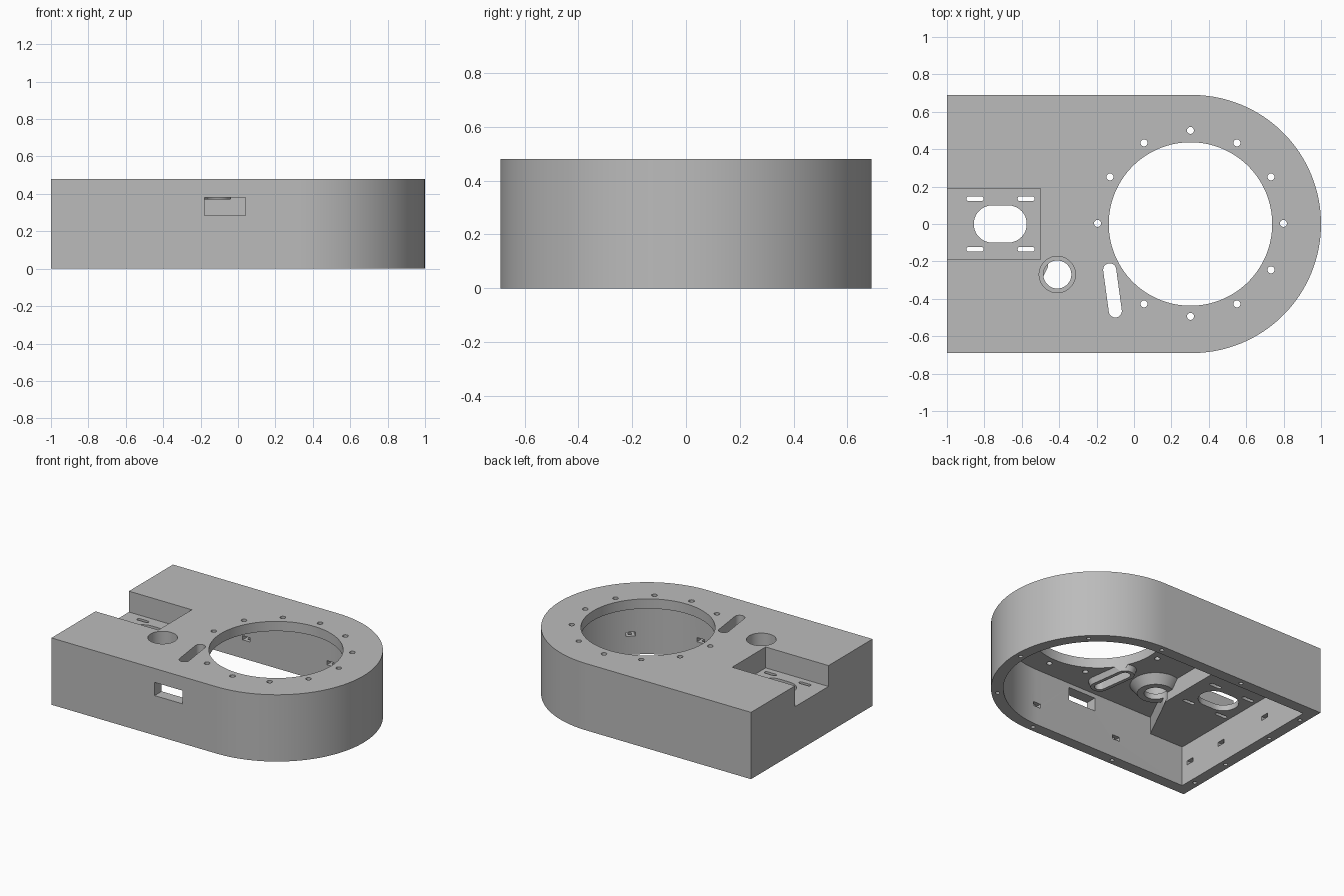
import bpy, bmesh, math
from math import cos, sin, pi

cube = bpy.data.objects.get("Cube")
if cube:
    bpy.data.objects.remove(cube)

CX, R, WALL, H = 0.31, 0.69, 0.08, 0.48   # round end centre, radius, wall, height
CEIL, FLOOR, PLATE = 0.41, 0.33, 0.288    # underside of top, recess floor, its underside

grey = bpy.data.materials.new("grey plastic")
grey.use_nodes = True
grey.diffuse_color = (0.5, 0.5, 0.5, 1)
grey.node_tree.nodes["Principled BSDF"].inputs["Base Color"].default_value = (0.5, 0.5, 0.5, 1)


def slot(p, q, r, n=16):
    """Outline of a rounded slot from p to q; a circle when both match."""
    a = math.atan2(q[1] - p[1], q[0] - p[0])
    ends = [(q, a - pi / 2), (p, a + pi / 2)]
    skip = 0.5 if p == q else 0
    return [(c[0] + r * cos(s + pi * (i + skip) / (n if skip else n - 1)),
             c[1] + r * sin(s + pi * (i + skip) / (n if skip else n - 1)))
            for c, s in ends for i in range(n)]


def circle(x, y, r, n=16):
    return slot((x, y), (x, y), r, n)


def rect(x, y, w, d, a=0):
    """Rectangle outline centred on x, y and turned by a."""
    return [(x + u * w / 2 * cos(a) - v * d / 2 * sin(a),
             y + u * w / 2 * sin(a) + v * d / 2 * cos(a))
            for u, v in ((-1, -1), (1, -1), (1, 1), (-1, 1))]


def housing_outline(inset):
    """Square left end, half-round right end."""
    r = R - inset
    arc = [(CX + r * cos(t), r * sin(t)) for t in (-pi / 2 + pi * i / 64 for i in range(65))]
    return arc + [(-1 + inset, r), (-1 + inset, -r)]


def solid(name, *lofts):
    """Object made of lofts: (lower outline, z0, z1, optional upper outline)."""
    bm = bmesh.new()
    for low, z0, z1, *rest in lofts:
        high = rest[0] if rest else low
        a = [bm.verts.new((x, y, z0)) for x, y in low]
        b = [bm.verts.new((x, y, z1)) for x, y in high]
        bm.faces.new(a[::-1])
        bm.faces.new(b)
        for i in range(len(a)):
            j = (i + 1) % len(a)
            bm.faces.new((a[i], a[j], b[j], b[i]))
    bmesh.ops.recalc_face_normals(bm, faces=bm.faces)
    mesh = bpy.data.meshes.new(name)
    bm.to_mesh(mesh)
    bm.free()
    mesh.materials.append(grey)
    obj = bpy.data.objects.new(name, mesh)
    bpy.context.collection.objects.link(obj)
    return obj


def combine(target, operation, *lofts):
    tool = solid("cutter", *lofts)
    tool.hide_render = True
    mod = target.modifiers.new("boolean", "BOOLEAN")
    mod.operation, mod.object, mod.solver = operation, tool, "EXACT"
    bpy.context.view_layer.objects.active = target
    bpy.ops.object.modifier_apply(modifier=mod.name)
    bpy.data.objects.remove(tool)


# Hollow housing, open underneath
housing = solid("housing", (housing_outline(0), 0, H))
combine(housing, "DIFFERENCE", (housing_outline(WALL), -0.1, CEIL))

# Lowered plate under the end recess
half = [(-0.95, -0.65), (-0.67, -0.65), (-0.46, -0.23)]
plate = half + [(x, -y) for x, y in half[::-1]]
combine(housing, "UNION", (plate, PLATE, 0.44))

# Tapered bosses below the round hole and the slanted slot
button = (-0.41, -0.27)
p, q = (-0.13, -0.245), (-0.1, -0.465)
combine(housing, "UNION", (circle(*button, 0.12, 24), 0.35, 0.44, circle(*button, 0.19, 24)))
combine(housing, "UNION", (slot(p, q, 0.06), 0.37, 0.44, slot(p, q, 0.085)))

# Large round opening and end recess
combine(housing, "DIFFERENCE", (circle(0.302, 0, 0.437, 48), 0.25, 0.6),
        (rect(-1, 0, 1, 0.38), FLOOR, 0.6))

# Holes through the top: ring of screws, stepped hole, slanted slot
ring = [(circle(0.302 + 0.497 * cos(t), 0.003 + 0.497 * sin(t), 0.019, 8), 0.3, 0.6)
        for t in (k * pi / 6 for k in range(12) if k != 7)]
combine(housing, "DIFFERENCE", *ring, (slot(p, q, 0.035), 0.3, 0.6))
combine(housing, "DIFFERENCE", (circle(*button, 0.097, 24), 0.39, 0.6))
combine(housing, "DIFFERENCE", (circle(*button, 0.075, 24), 0.3, 0.45))

# Recess openings and the front window
mounts = [(slot((x - 0.033, y), (x + 0.033, y), 0.013, 8), 0.2, 0.4)
          for x in (-0.85, -0.577) for y in (-0.135, 0.135)]
combine(housing, "DIFFERENCE", *mounts,
        (slot((-0.757, 0), (-0.673, 0), 0.1), 0.2, 0.4),
        (rect(-0.07, -0.65, 0.22, 0.2), 0.285, 0.38))

# Screw holes in the lower rim, each crossed by a nut slot on the inside
mid = R - WALL / 2
spots = [(CX + mid * cos(t), mid * sin(t), t) for t in (k * pi / 4 for k in range(-2, 3))]
spots += [(-0.36, s * mid, s * pi / 2) for s in (-1, 1)]
spots += [(-1 + WALL / 2, y, pi) for y in (-0.53, -0.22, 0.22, 0.53)]
combine(housing, "DIFFERENCE",
        *[(rect(x - 0.02 * cos(t), y - 0.02 * sin(t), 0.08, 0.06, t), 0.133, 0.163)
          for x, y, t in spots])
combine(housing, "DIFFERENCE", *[(circle(x, y, 0.014, 6), -0.1, 0.2) for x, y, t in spots])

# Smooth the curves, keep the edges sharp
bpy.ops.object.select_all(action="DESELECT")
housing.select_set(True)
bpy.context.view_layer.objects.active = housing
bpy.ops.object.shade_smooth_by_angle(angle=math.radians(25))
